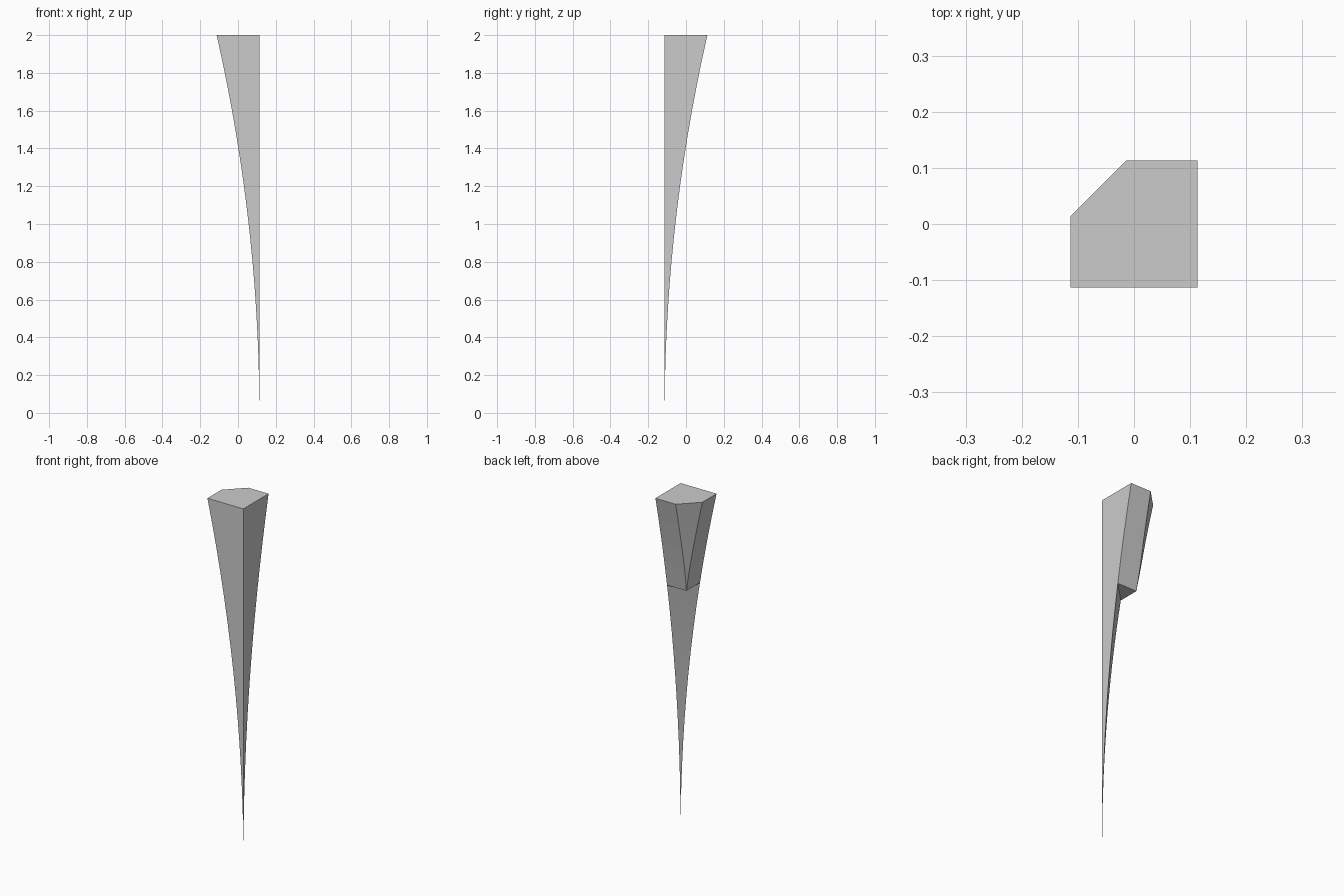
import bpy, bmesh

if "Cube" in bpy.data.objects:
    bpy.data.objects.remove(bpy.data.objects["Cube"])

SEGMENTS = 15      # levels along the height
SHELF = 11         # level where the rear corner block starts
HEIGHT = 2.0
WIDTH = 0.226      # width at the top
CUT = 0.127        # where the chamfer starts on the two rear faces

bm = bmesh.new()


def ring(level, full):
    """Cross-section: triangle for the stem, chamfered square for the head."""
    z = HEIGHT * level / SEGMENTS
    w = WIDTH * (level / SEGMENTS) ** 2      # parabolic flare
    c = min(w, CUT)
    pts = [(0, 0), (0, w), (c, w), (w, c), (w, 0)] if full else [(0, 0), (0, w), (w, 0)]
    return [bm.verts.new((WIDTH / 2 - u, v - WIDTH / 2, z)) for u, v in pts]


def loft(rings):
    for a, b in zip(rings, rings[1:]):
        n = len(a)
        for i in range(n):
            j = (i + 1) % n
            bm.faces.new((a[i], a[j], b[j], b[i]))


# Thin triangular stem, tapering to a point
stem = [ring(i, False) for i in range(SHELF + 1)]
loft(stem)

# Wider chamfered head with flat top and an underside shelf
head = [ring(i, True) for i in range(SHELF, SEGMENTS + 1)]
loft(head)
bm.faces.new(head[-1])
bm.faces.new((head[0][1], head[0][2], head[0][4]))

# Weld the parts and clean the point
bmesh.ops.remove_doubles(bm, verts=bm.verts, dist=1e-5)
bmesh.ops.dissolve_degenerate(bm, edges=bm.edges, dist=1e-6)
bmesh.ops.recalc_face_normals(bm, faces=bm.faces)

mesh = bpy.data.meshes.new("tapered_spike")
bm.to_mesh(mesh)
bm.free()
bpy.context.collection.objects.link(bpy.data.objects.new("tapered_spike", mesh))
